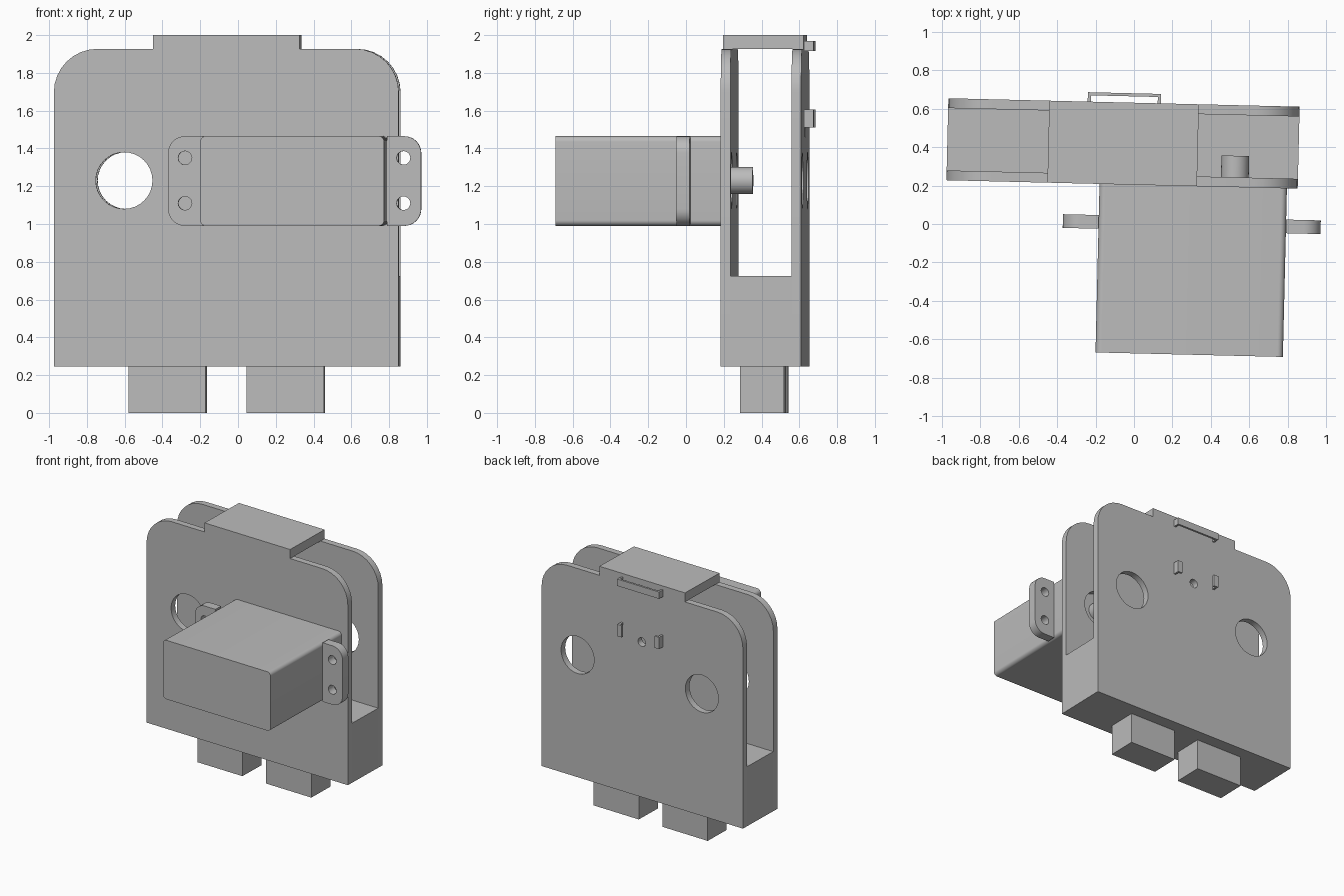
import bpy, bmesh, math
from mathutils import Matrix

cube = bpy.data.objects.get("Cube")
if cube:
    bpy.data.objects.remove(cube, do_unlink=True)

grey = bpy.data.materials.new("plain grey")
grey.use_nodes = True
colour = (0.5, 0.5, 0.5, 1)
grey.diffuse_color = colour
grey.node_tree.nodes["Principled BSDF"].inputs["Base Color"].default_value = colour

# The whole assembly is turned slightly about the vertical axis
TURN = Matrix.Rotation(-0.024, 4, 'Z')


def arc(cx, cy, r, start, end, n):
    return [(cx + r * math.cos(math.radians(start + (end - start) * i / n)),
             cy + r * math.sin(math.radians(start + (end - start) * i / n)))
            for i in range(n + 1)]


def circle(cx, cy, r, n=32):
    return arc(cx, cy, r, 0, 360, n)[:-1]


def rect(x0, x1, y0, y1, top=0, bottom=0):
    """Rectangle outline with optionally rounded upper and lower corners."""
    pts = []
    for x, y, r, sx, sy, a in ((x1, y1, top, -1, -1, 0), (x0, y1, top, 1, -1, 90),
                               (x0, y0, bottom, 1, 1, 180), (x1, y0, bottom, -1, 1, 270)):
        pts += arc(x + sx * r, y + sy * r, r, a, a + 90, 8) if r else [(x, y)]
    return pts


def prism(name, loops, low, high, axis='Y'):
    """Extrude an outline, with inner loops as holes, along y or z."""
    curve = bpy.data.curves.new(name, 'CURVE')
    curve.dimensions = '2D'
    curve.fill_mode = 'BOTH'
    curve.extrude = (high - low) / 2
    for loop in loops:
        spline = curve.splines.new('POLY')
        spline.points.add(len(loop) - 1)
        for point, (u, v) in zip(spline.points, loop):
            point.co = (u, v, 0, 1)
        spline.use_cyclic_u = True
    obj = bpy.data.objects.new(name, curve)
    bpy.context.collection.objects.link(obj)
    bpy.ops.object.select_all(action='DESELECT')
    obj.select_set(True)
    bpy.context.view_layer.objects.active = obj
    bpy.ops.object.convert(target='MESH')
    obj = bpy.context.view_layer.objects.active
    mid = (low + high) / 2
    if axis == 'Y':
        place = Matrix.Translation((0, mid, 0)) @ Matrix.Rotation(math.pi / 2, 4, 'X')
    else:
        place = Matrix.Translation((0, 0, mid))
    obj.data.transform(TURN @ place)
    bm = bmesh.new()
    bm.from_mesh(obj.data)
    bmesh.ops.remove_doubles(bm, verts=bm.verts, dist=0.0005)
    bmesh.ops.recalc_face_normals(bm, faces=bm.faces)
    bm.to_mesh(obj.data)
    bm.free()
    obj.data.materials.clear()
    obj.data.materials.append(grey)
    bpy.ops.object.shade_smooth_by_angle(angle=math.radians(30))
    return obj


# Housing: two walls with round openings, a base block and a bridging cap
LEFT, RIGHT, BASE, FLOOR, TOP = -0.98, 0.846, 0.245, 0.725, 1.927
FRONT, BACK, WALL = 0.204, 0.63, 0.051
outline = rect(LEFT, RIGHT, BASE, TOP, top=0.23)
openings = [circle(x, 1.23, 0.15) for x in (-0.608, 0.52)]
prism("front_wall", [outline] + openings, FRONT, FRONT + WALL)
prism("back_wall", [outline] + openings + [circle(-0.063, 1.495, 0.035, 20)],
      BACK - WALL, BACK)
prism("base_block", [rect(LEFT, RIGHT, BASE, FLOOR)], FRONT + WALL, BACK - WALL)
prism("top_cap", [rect(-0.455, 0.322, TOP, 2.0)], FRONT, BACK)

# Feet
for side, x in (("right", -0.587), ("left", 0.038)):
    prism(side + "_foot", [rect(x, x + 0.409, 0, BASE)], 0.296, 0.53)

# Motor: body, mounting flange with screw holes, output shaft
Z0, Z1 = 0.99, 1.465
prism("motor_body", [rect(-0.184, 0.79, Z0, Z1, 0.03, 0.03)], -0.672, FRONT)
for side, x0, x1, hole in (("right", -0.37, -0.184, -0.28), ("left", 0.79, 0.97, 0.877)):
    # Each ear is rounded on its outer side only
    outer = rect(-0.37, 0.97, Z0, Z1, 0.09, 0.09)
    ear = [(min(max(x, x0), x1), z) for x, z in outer]
    ear = [p for i, p in enumerate(ear) if p != ear[i - 1]]
    inner_x = x1 if side == "right" else x0
    ear = [p for p in ear if p[0] != inner_x or p[1] in (Z0, Z1)]
    ear = [p for p in ear if p[0] != inner_x]
    ends = [(inner_x, Z0), (inner_x, Z1)]
    if side == "right":
        ear = ear + ends
    else:
        # Rotate the list so that the outer curve runs from bottom to top
        split = next(i for i, p in enumerate(ear) if p[1] < (Z0 + Z1) / 2)
        ear = ear[split:] + ear[:split] + ends[::-1]
    prism(side + "_ear", [ear] + [circle(hole, z, 0.036, 20) for z in (1.11, 1.35)],
          -0.029, 0.042)
prism("motor_shaft", [circle(0.518, 1.23, 0.072)], FRONT, 0.367)

# Cable staple and two hooked posts on the back
X0, X1, OUT, T = -0.256, 0.124, 0.679, 0.016
prism("cable_staple", [[(X0, BACK), (X0, OUT), (X1, OUT), (X1, BACK), (X1 - T, BACK),
                        (X1 - T, OUT - T), (X0 + T, OUT - T), (X0 + T, BACK)]],
      1.915, 1.97, 'Z')
for side, x, s in (("right", X0, 1), ("left", X1, -1)):
    prism(side + "_hook_post", [[(x, BACK), (x, OUT), (x + s * 0.04, OUT),
                                 (x + s * 0.04, OUT - T), (x + s * T, OUT - T),
                                 (x + s * T, BACK)]], 1.51, 1.605, 'Z')
